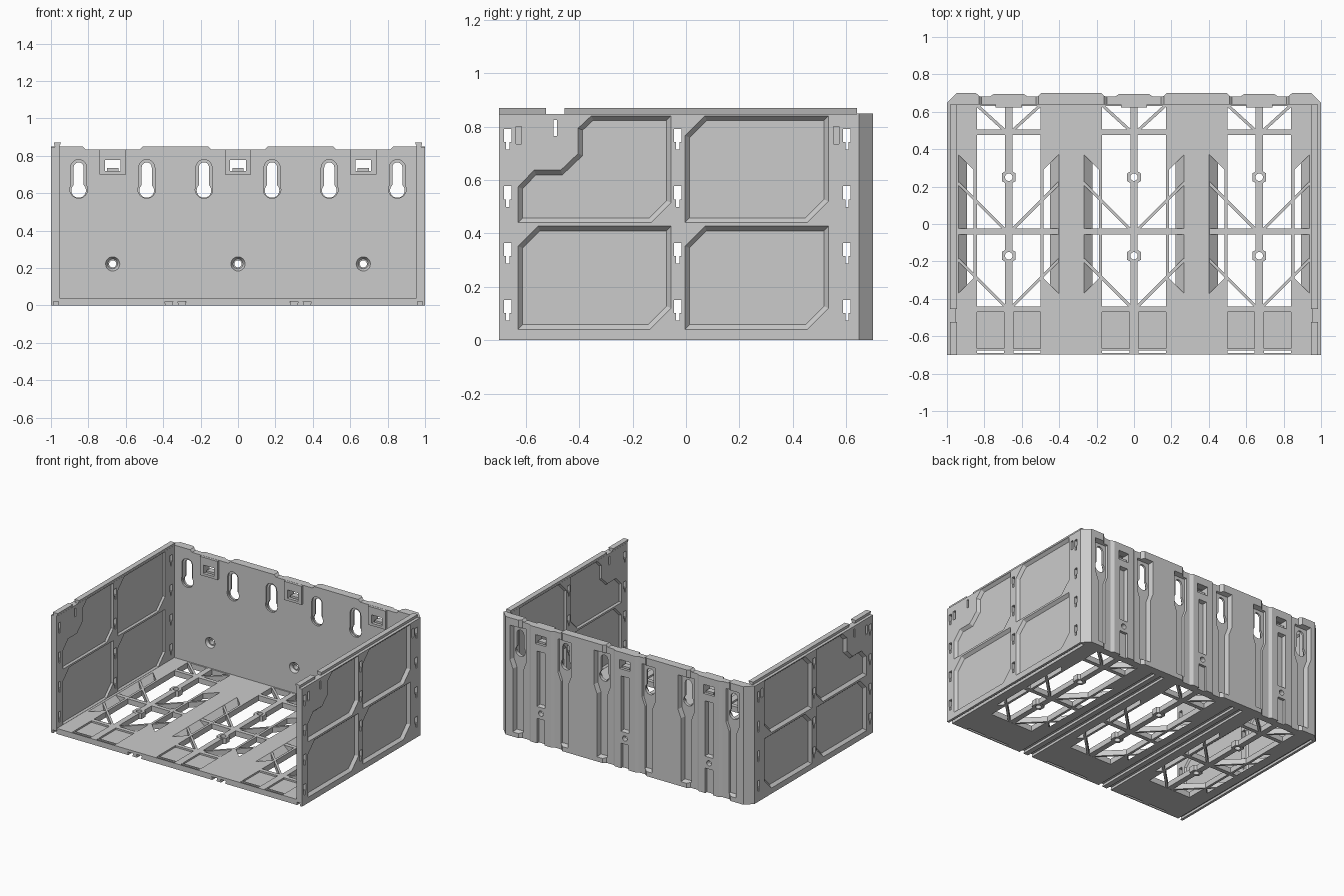
import bpy, bmesh, math
from mathutils import Vector

if "Cube" in bpy.data.objects:
    bpy.data.objects.remove(bpy.data.objects["Cube"])

CELLS = (-0.67, 0.0, 0.67)


def place(p, d, axis):
    return {'x': (d, p[0], p[1]), 'y': (p[0], d, p[1]), 'z': (p[0], p[1], d)}[axis]


def prism(bm, pts, a, b, axis, pts2=None):
    """Loft a 2D outline from depth a to depth b along an axis (pts2 tapers it)."""
    lo = [bm.verts.new(place(p, a, axis)) for p in pts]
    hi = [bm.verts.new(place(p, b, axis)) for p in (pts2 or pts)]
    n = len(lo)
    faces = [bm.faces.new(lo), bm.faces.new(hi)]
    faces += [bm.faces.new((lo[i], lo[(i + 1) % n], hi[(i + 1) % n], hi[i])) for i in range(n)]
    bmesh.ops.recalc_face_normals(bm, faces=faces)


def rect(x0, x1, y0, y1):
    return [(x0, y0), (x1, y0), (x1, y1), (x0, y1)]


def circle(x, y, r, n=24, turn=0):
    return [(x + r * math.cos(turn + math.tau * i / n), y + r * math.sin(turn + math.tau * i / n)) for i in range(n)]


def keyhole(x, z, r, w, top):
    """Round opening with a rounded slot of half width w rising to top."""
    a0 = math.acos(w / r)
    low = [math.pi - a0 + (math.pi + 2 * a0) * i / 18 for i in range(19)]
    pts = [(x + r * math.cos(a), z + r * math.sin(a)) for a in low]
    return pts + [(x + w * math.cos(math.pi * i / 10), top - w + w * math.sin(math.pi * i / 10)) for i in range(11)]


def inset(pts, d):
    """Move a counter-clockwise outline inwards by d."""
    out = []
    for i, p in enumerate(pts):
        p = Vector(p)
        e1 = (p - Vector(pts[i - 1])).normalized()
        e2 = (Vector(pts[(i + 1) % len(pts)]) - p).normalized()
        n1, n2 = Vector((-e1.y, e1.x)), Vector((-e2.y, e2.x))
        out.append(tuple(p + (n1 + n2) * d / (1 + n1.dot(n2))))
    return out


def make(name, bm):
    me = bpy.data.meshes.new(name)
    bm.to_mesh(me)
    bm.free()
    ob = bpy.data.objects.new(name, me)
    bpy.context.collection.objects.link(ob)
    return ob


def cut(ob, bm):
    cutter = make("cutter", bm)
    cutter.hide_render = True
    mod = ob.modifiers.new("cut", 'BOOLEAN')
    mod.operation, mod.solver, mod.object = 'DIFFERENCE', 'EXACT', cutter
    bpy.context.view_layer.update()
    me = bpy.data.meshes.new_from_object(ob.evaluated_get(bpy.context.evaluated_depsgraph_get()))
    ob.modifiers.clear()
    ob.data = me
    bpy.data.objects.remove(cutter)


# floor plate
bm = bmesh.new()
prism(bm, rect(-0.96, 0.96, -0.697, 0.645), 0, 0.04, 'z')
floor = make("floor", bm)
bm = bmesh.new()
for c in CELLS:
    prism(bm, rect(c - 0.17, c + 0.17, -0.44, 0.63), -0.1, 0.1, 'z')
    for s in (-1, 1):
        # slot with sloping outer edge beside the opening
        def slot(o):
            return [(c + s * 0.187, -0.29), (c + s * o, -0.29 - (o - 0.187)),
                    (c + s * o, 0.29 + (o - 0.187)), (c + s * 0.187, 0.29)]
        prism(bm, slot(0.21), -0.01, 0.05, 'z', slot(0.28))
        x0, x1 = sorted((c + s * 0.025, c + s * 0.17))
        prism(bm, rect(x0, x1, -0.665, -0.47), 0.028, 0.06, 'z')
        prism(bm, rect(x0, x1, -0.69, -0.675), -0.1, 0.1, 'z')
# dovetail grooves under the floor
for x in (-0.37, -0.3, 0.3, 0.37):
    prism(bm, [(x - 0.014, -0.01), (x + 0.014, -0.01), (x + 0.022, 0.022), (x - 0.022, 0.022)], -0.8, 0.8, 'y')
cut(floor, bm)

# floor ribs and screw bosses
bm = bmesh.new()


def bar(p, q, w):
    p, q = Vector(p), Vector(q)
    d = (q - p).normalized() * w
    n = Vector((-d.y, d.x))
    prism(bm, [tuple(p + n), tuple(q + n), tuple(q - n), tuple(p - n)], 0.001, 0.039, 'z')


for c in CELLS:
    for y0, y1 in ((-0.45, -0.2), (-0.14, 0.22), (0.28, 0.635)):
        bar((c, y0), (c, y1), 0.02)
    bar((c - 0.28, -0.04), (c + 0.28, -0.04), 0.015)
    bar((c - 0.175, 0.49), (c + 0.175, 0.49), 0.014)
    for s in (-1, 1):
        bar((c + s * 0.27, 0.22), (c + s * 0.01, -0.04), 0.008)
        bar((c + s * 0.27, -0.19), (c + s * 0.01, -0.45), 0.008)
        bar((c + s * 0.175, 0.64), (c + s * 0.01, 0.49), 0.008)
    for y in (0.25, -0.17):
        outer, hole = circle(c, y, 0.042, 24, 0), circle(c, y, 0.02)
        hexa = circle(c, y, 0.042, 6, math.pi / 6)
        # sample the hexagon at 24 points so it can be joined to the round hole
        outer = [tuple(Vector(hexa[i // 4]).lerp(Vector(hexa[(i // 4 + 1) % 6]), (i % 4) / 4)) for i in range(24)]
        hole = circle(c, y, 0.02, 24, math.pi / 6)
        rings = [[bm.verts.new((*p, z)) for p in ring] for ring, z in
                 ((outer, 0), (outer, 0.04), (hole, 0.04), (hole, 0))]
        for k in range(4):
            a, b = rings[k], rings[(k + 1) % 4]
            for i in range(24):
                j = (i + 1) % 24
                bm.faces.new((a[i], a[j], b[j], b[i]))
make("floor_ribs", bm)

# back wall, stepped in plan
plan = [(-1, 0.64), (-1, 0.648), (-0.948, 0.7)]
for c in CELLS:
    plan += [(c - 0.175, 0.7), (c - 0.155, 0.682), (c - 0.1, 0.682), (c - 0.08, 0.695),
             (c + 0.08, 0.695), (c + 0.1, 0.682), (c + 0.155, 0.682), (c + 0.175, 0.7)]
plan += [(0.948, 0.7), (1, 0.648), (1, 0.64)]
bm = bmesh.new()
prism(bm, plan, 0, 0.85, 'z')
back = make("back_wall", bm)
# outer channels and lowered top edge
bm = bmesh.new()
for c in CELLS:
    prism(bm, [(c - 0.145, 0.835), (c + 0.145, 0.835), (c + 0.18, 0.87), (c - 0.18, 0.87)], 0.6, 0.75, 'y')
    groove = [(c - 0.038, 0.26), (c + 0.038, 0.26), (c + 0.038, 0.67), (c - 0.038, 0.67)]
    prism(bm, inset(groove, 0.012), 0.666, 0.72, 'y', groove)
    prism(bm, rect(c - 0.03, c + 0.03, -0.02, 0.18), 0.676, 0.72, 'y')
    for s in (-1, 1):
        k = c + s * 0.182
        ch = [(k - 0.042, 0.03), (k + 0.042, 0.03), (k + 0.042, 0.49), (k + 0.065, 0.55),
              (k + 0.065, 0.8), (k - 0.065, 0.8), (k - 0.065, 0.55), (k - 0.042, 0.49)]
        prism(bm, inset(ch, 0.014), 0.668, 0.71, 'y', ch)
cut(back, bm)
# keyhole recesses and countersinks on the inside
bm = bmesh.new()
for c in CELLS:
    prism(bm, circle(c, 0.222, 0.044), 0.63, 0.66, 'y', circle(c, 0.222, 0.026))
    for s in (-1, 1):
        prism(bm, keyhole(c + s * 0.182, 0.62, 0.047, 0.043, 0.78), 0.6, 0.653, 'y')
cut(back, bm)
# through openings
bm = bmesh.new()
for c in CELLS:
    prism(bm, circle(c, 0.222, 0.019), 0.5, 0.8, 'y')
    prism(bm, rect(c - 0.042, c + 0.042, 0.715, 0.78), 0.5, 0.8, 'y')
    for s in (-1, 1):
        prism(bm, keyhole(c + s * 0.182, 0.615, 0.039, 0.027, 0.765), 0.5, 0.8, 'y')
cut(back, bm)

# latch frames on the inside of the back wall
bm = bmesh.new()
for c in CELLS:
    for r in (rect(c - 0.07, c - 0.042, 0.7, 0.834), rect(c + 0.042, c + 0.07, 0.7, 0.834),
              rect(c - 0.042, c + 0.042, 0.7, 0.718), rect(c - 0.042, c + 0.042, 0.778, 0.834)):
        prism(bm, r, 0.622, 0.642, 'y')
    prism(bm, rect(c - 0.03, c + 0.03, 0.72, 0.735), 0.64, 0.685, 'y')
make("latch_frames", bm)

# side wall
bm = bmesh.new()
prism(bm, rect(-0.7, 0.64, 0, 0.847), 0.955, 1.0, 'x')
side = make("side_wall_right", bm)
panels = [[(-0.63, 0.44), (-0.13, 0.44), (-0.055, 0.515), (-0.055, 0.842), (-0.355, 0.842), (-0.405, 0.795),
           (-0.405, 0.7), (-0.47, 0.638), (-0.57, 0.638), (-0.63, 0.575)]]
for y0, y1, z0, z1 in ((-0.63, -0.055, 0.04, 0.428), (-0.005, 0.535, 0.04, 0.428), (-0.005, 0.535, 0.44, 0.842)):
    panels.append([(y0, z0), (y1 - 0.08, z0), (y1, z0 + 0.08), (y1, z1), (y0 + 0.075, z1), (y0, z1 - 0.075)])
bm = bmesh.new()
for p in panels:
    prism(bm, inset(p, 0.018), 0.98, 1.001, 'x', p)
    prism(bm, p, 0.954, 0.967, 'x', inset(p, 0.01))
# hook slots, narrower at the bottom
for y in (-0.668, -0.585, -0.031, 0.603):
    for z in (0.073, 0.287, 0.5, 0.714):
        if y != -0.585 or z < 0.7:
            prism(bm, [(y - 0.006, z), (y + 0.006, z), (y + 0.006, z + 0.028), (y + 0.014, z + 0.028),
                       (y + 0.014, z + 0.078), (y - 0.014, z + 0.078), (y - 0.014, z + 0.028),
                       (y - 0.006, z + 0.028)], 0.9, 1.1, 'x')
for y in (-0.627, 0.563):
    prism(bm, rect(y - 0.011, y + 0.011, 0.735, 0.8), 0.98, 1.1, 'x')
prism(bm, rect(-0.497, -0.483, 0.765, 0.825), 0.9, 1.1, 'x')
# groove that receives the rail of the box below
prism(bm, [(0.96, -0.01), (0.98, -0.01), (0.988, 0.022), (0.945, 0.022)], -0.8, 0.8, 'y')
cut(side, bm)

# dovetail rail on top of the side wall
bm = bmesh.new()
for y0, y1 in ((-0.7, -0.525), (-0.455, 0.64)):
    prism(bm, [(0.957, 0.844), (0.978, 0.844), (0.985, 0.87), (0.947, 0.87)], y0, y1, 'y')
rail = make("top_rail_right", bm)

# mirrored left side
for ob, name in ((side, "side_wall_left"), (rail, "top_rail_left")):
    bm = bmesh.new()
    bm.from_mesh(ob.data)
    bmesh.ops.scale(bm, vec=(-1, 1, 1), verts=bm.verts)
    bmesh.ops.reverse_faces(bm, faces=bm.faces)
    make(name, bm)
